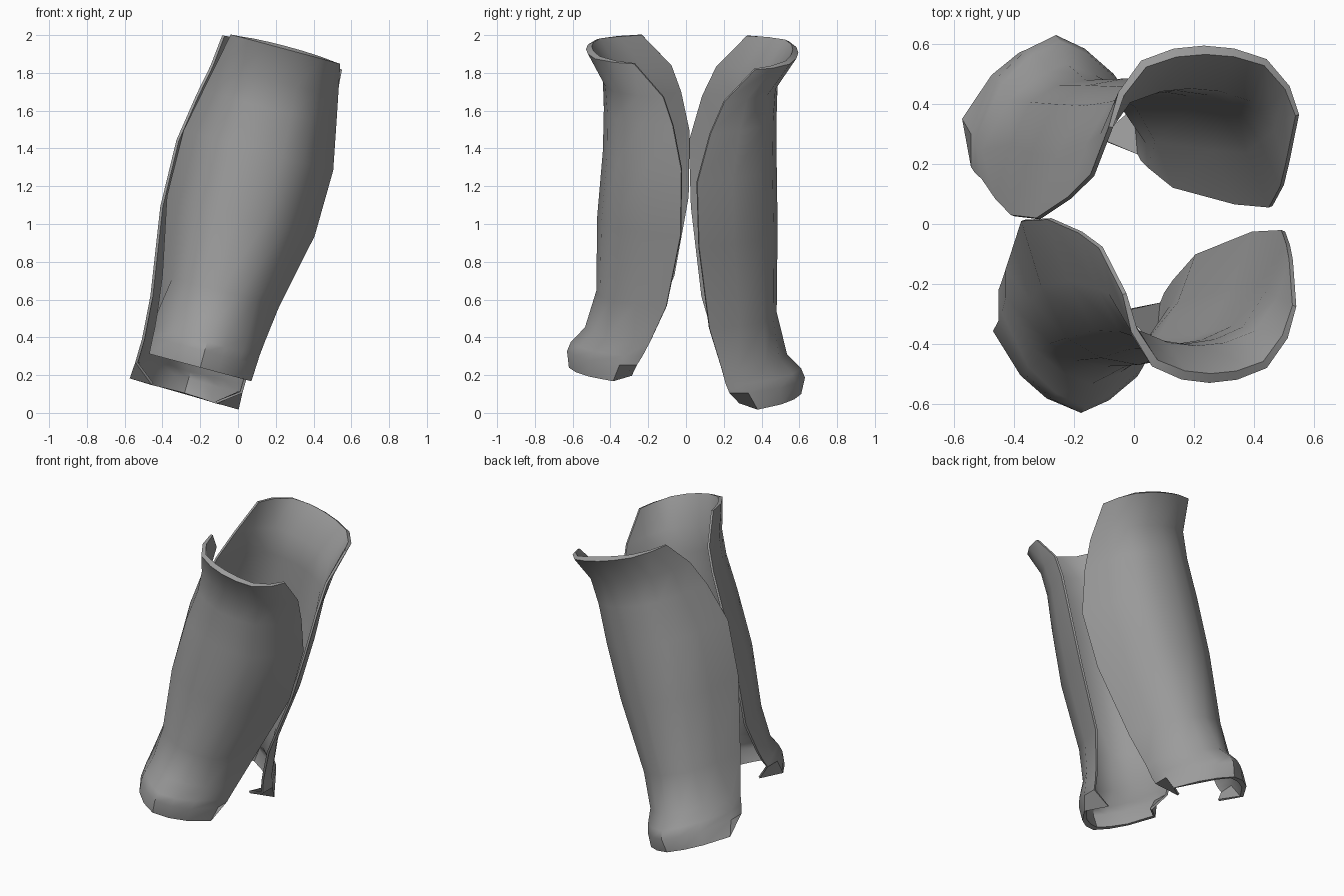
import bpy, bmesh, math
from mathutils import Matrix, Vector

cube = bpy.data.objects.get("Cube")
if cube:
    bpy.data.objects.remove(cube, do_unlink=True)

grey = bpy.data.materials.new("plain_grey")
grey.use_nodes = True
colour = (0.33, 0.33, 0.33, 1)
grey.diffuse_color = colour
bsdf = grey.node_tree.nodes["Principled BSDF"]
bsdf.inputs["Base Color"].default_value = colour
bsdf.inputs["Roughness"].default_value = 0.7

# Half cross-sections from open edge to middle: (share of width, share of depth)
HEM = [(0.6, 0), (1, 0.28), (0.66, 0.68), (0.34, 0.89), (0, 1)]
TOE = [(1, 0), (1, 0.25), (0.68, 0.68), (0.34, 0.89), (0, 1)]
BODY = [(1, 0), (0.83, 0.45), (0.61, 0.81), (0.32, 0.95), (0, 1)]
LIP = [(1, 0), (0.9, 0.42), (0.66, 0.81), (0.32, 0.96), (0, 1)]
SKEW = 0.02  # the left edge is cut back a little further than the right


def shell(name, rows, side, tilt, base):
    """Open guard lofted along a leaning axis.
    Row: section, height along axis, half width, edge y, outermost y."""
    place = Matrix.Translation(base) @ Matrix.Rotation(math.radians(tilt), 4, "Y")
    bm = bmesh.new()
    rings = []
    for section, height, half, edge, outer in rows:
        points = [(-w, d) for w, d in section] + section[-2::-1]
        ring = []
        for w, d in points:
            y = edge + (outer - edge) * d + SKEW * w * (1 - d)
            ring.append(bm.verts.new(place @ Vector((half * w, side * y, height))))
        rings.append(ring)
    for low, high in zip(rings, rings[1:]):
        for i in range(len(low) - 1):
            quad = (low[i], low[i + 1], high[i + 1], high[i])
            bm.faces.new(quad if side < 0 else quad[::-1])
    mesh = bpy.data.meshes.new(name)
    bm.to_mesh(mesh)
    bm.free()
    mesh.materials.append(grey)
    obj = bpy.data.objects.new(name, mesh)
    bpy.context.collection.objects.link(obj)

    # Sheet thickness grown inward, thinning towards the open edges
    group = obj.vertex_groups.new(name="thickness")
    count = len(rings[0])
    for i in range(len(mesh.vertices)):
        across = math.sin(math.pi * (i % count) / (count - 1))
        group.add([i], 0.4 + 0.6 * across, "REPLACE")
    solid = obj.modifiers.new("thickness", "SOLIDIFY")
    solid.thickness = 0.035
    solid.offset = -1
    solid.vertex_group = group.name
    bpy.ops.object.select_all(action="DESELECT")
    obj.select_set(True)
    bpy.context.view_layer.objects.active = obj
    bpy.ops.object.modifier_apply(modifier=solid.name)
    bpy.ops.object.shade_smooth_by_angle(angle=math.radians(40))


# Front guard: curled toe, straight body, flared top lip
front_rows = [
    (HEM, 0.00, 0.28, 0.275, 0.62),
    (TOE, 0.09, 0.285, 0.24, 0.63),
    (TOE, 0.14, 0.287, 0.21, 0.61),
    (TOE, 0.22, 0.295, 0.17, 0.535),
    (BODY, 0.42, 0.32, 0.085, 0.475),
    (BODY, 0.83, 0.405, 0.01, 0.47),
    (BODY, 1.19, 0.41, 0.005, 0.44),
    (BODY, 1.42, 0.365, 0.05, 0.435),
    (LIP, 1.57, 0.335, 0.10, 0.44),
    (LIP, 1.745, 0.30, 0.255, 0.53),
]
shell("front_guard", front_rows, -1, 15, (-0.2, 0, 0.24))

# Back guard: the longer counterpart
back_rows = [
    (HEM, 0.00, 0.30, 0.27, 0.61),
    (TOE, 0.09, 0.295, 0.21, 0.63),
    (TOE, 0.14, 0.295, 0.19, 0.61),
    (TOE, 0.22, 0.295, 0.17, 0.535),
    (BODY, 0.45, 0.315, 0.105, 0.48),
    (BODY, 0.92, 0.395, 0.05, 0.485),
    (BODY, 1.28, 0.41, 0.04, 0.48),
    (BODY, 1.54, 0.375, 0.11, 0.48),
    (LIP, 1.71, 0.345, 0.185, 0.485),
    (LIP, 1.88, 0.33, 0.345, 0.595),
]
shell("back_guard", back_rows, 1, 16, (-0.285, 0, 0.1))
